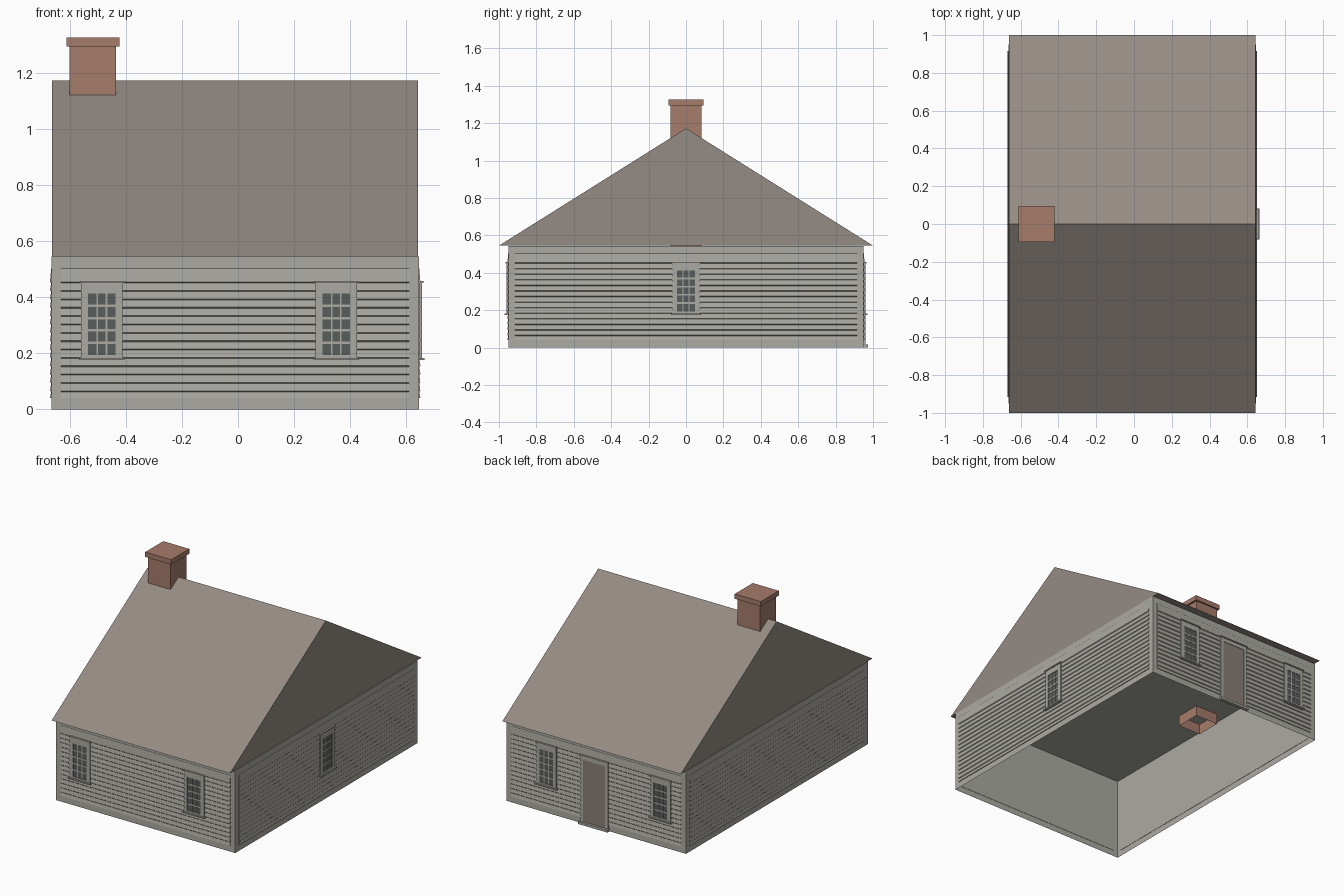
import bpy, bmesh
from math import radians
from mathutils import Matrix, Vector

cube = bpy.data.objects.get("Cube")
if cube:
    bpy.data.objects.remove(cube, do_unlink=True)


def material(name, hex_code):
    lin = []
    for i in (0, 2, 4):
        c = int(hex_code[i:i + 2], 16) / 255
        lin.append(c / 12.92 if c <= 0.04045 else ((c + 0.055) / 1.055) ** 2.4)
    m = bpy.data.materials.new(name)
    m.use_nodes = True
    m.diffuse_color = (*lin, 1)
    m.node_tree.nodes["Principled BSDF"].inputs["Base Color"].default_value = (*lin, 1)
    return m


WALL = material("weathered_grey", "ABAAA2")
ROOF = material("roof_brown", "958B84")
BRICK = material("brick_red", "A67C6B")
GLASS = material("dark_glass", "585D5B")
DOOR = material("door_brown", "8A8077")

X0, X1, Y, EAVE, RIDGE = -0.665, 0.645, 0.95, 0.545, 1.172
XC = (X0 + X1) / 2


def finish(name, bm, mat, matrix=None):
    bmesh.ops.recalc_face_normals(bm, faces=bm.faces)
    if matrix:
        bm.transform(matrix)
    me = bpy.data.meshes.new(name)
    bm.to_mesh(me)
    bm.free()
    me.materials.append(mat)
    ob = bpy.data.objects.new(name, me)
    bpy.context.collection.objects.link(ob)
    return ob


def add_box(bm, lo, hi):
    lo, hi = Vector(lo), Vector(hi)
    m = Matrix.Translation((lo + hi) / 2) @ Matrix.Diagonal((*(hi - lo), 1))
    return bmesh.ops.create_cube(bm, size=1, matrix=m)["verts"]


def open_bottom(bm):
    bmesh.ops.recalc_face_normals(bm, faces=bm.faces)
    down = [f for f in bm.faces if f.normal.z < -0.9]
    bmesh.ops.delete(bm, geom=down, context='FACES')


def extrude_x(bm, profile, x0, x1):
    """Sweep a closed (y, z) profile along x."""
    face = bm.faces.new([bm.verts.new((x0, y, z)) for y, z in profile])
    out = bmesh.ops.extrude_face_region(bm, geom=[face])["geom"]
    verts = [v for v in out if isinstance(v, bmesh.types.BMVert)]
    bmesh.ops.translate(bm, verts=verts, vec=(x1 - x0, 0, 0))


def wall_frame(x, y, degrees):
    """Local frame on a wall: x along it, -y outward, z up."""
    return Matrix.Translation((x, y, 0)) @ Matrix.Rotation(radians(degrees), 4, 'Z')


# Wall shell with a ceiling and an open underside
bm = bmesh.new()
add_box(bm, (X0, -Y, 0), (X1, Y, EAVE - 0.001))
open_bottom(bm)
finish("walls", bm, WALL)

# Solid gable roof
bm = bmesh.new()
extrude_x(bm, [(-1, EAVE), (1, EAVE), (0, RIDGE)], X0 + 0.003, X1 - 0.003)
finish("roof", bm, ROOF)

# Chimney shaft, open below, and its cap
bm = bmesh.new()
add_box(bm, (-0.6, -0.083, 0.475), (-0.435, 0.083, 1.3))
open_bottom(bm)
finish("chimney_shaft", bm, BRICK)
bm = bmesh.new()
add_box(bm, (-0.612, -0.094, 1.293), (-0.422, 0.094, 1.325))
finish("chimney_cap", bm, BRICK)


# Lapped siding boards
def siding(name, half, frame):
    edges = [0.04] + [0.066 + 0.0298 * i for i in range(14)] + [0.505]
    profile = [(0.002, edges[0])]
    for low, high in zip(edges, edges[1:]):
        profile += [(-0.005, low), (-0.001, high - 0.004)]
    profile.append((0.002, edges[-1]))
    bm = bmesh.new()
    extrude_x(bm, profile, -half, half)
    finish(name, bm, WALL, frame)


FRONT = wall_frame(XC, -Y, 0)
BACK = wall_frame(XC, Y, 180)
LEFT = wall_frame(X1, 0, 90)
RIGHT = wall_frame(X0, 0, -90)
for side, half, frame in (("front", 0.62, FRONT), ("back", 0.62, BACK),
                          ("left", 0.915, LEFT), ("right", 0.915, RIGHT)):
    siding(side + "_siding", half, frame)


# Sash window: casing, drip cap, sill, muntins and glass
def window(name, frame):
    gw, w, z0, z1, bottom, top = 0.049, 0.074, 0.194, 0.413, 0.178, 0.453
    bm = bmesh.new()
    for s in (-1, 1):
        a, b = sorted((s * gw, s * w))
        add_box(bm, (a, -0.01, bottom), (b, 0, top))
    add_box(bm, (-gw, -0.01, z1), (gw, 0, top))
    add_box(bm, (-gw, -0.01, bottom), (gw, 0, z0))
    add_box(bm, (-0.078, -0.016, 0.45), (0.078, 0, 0.457))
    add_box(bm, (-0.081, -0.02, 0.175), (0.081, 0, 0.183))
    finish(name + "_casing", bm, WALL, frame)
    bm = bmesh.new()
    bar = 0.003
    for i in (1, 2):
        x = -gw + 2 * gw * i / 3
        add_box(bm, (x - bar, -0.009, z0), (x + bar, 0, z1))
    for i in range(1, 5):
        z = z0 + (z1 - z0) * i / 5
        add_box(bm, (-gw, -0.0088, z - 0.0045), (gw, 0, z + 0.0045))
    finish(name + "_muntins", bm, WALL, frame)
    bm = bmesh.new()
    add_box(bm, (-gw, -0.0065, z0), (gw, 0, z1))
    finish(name + "_glass", bm, GLASS, frame)


for label, x in (("left", 0.35), ("right", -0.485)):
    window("front_" + label + "_window", wall_frame(x, -Y, 0))
    window("back_" + label + "_window", wall_frame(x, Y, 180))
window("side_window", LEFT)

# Back door with casing, drip cap and step
door_frame = wall_frame(0, Y, 180)
bm = bmesh.new()
for s in (-1, 1):
    a, b = sorted((s * 0.082, s * 0.102))
    add_box(bm, (a, -0.01, 0), (b, 0, 0.453))
add_box(bm, (-0.082, -0.01, 0.425), (0.082, 0, 0.453))
add_box(bm, (-0.108, -0.016, 0.45), (0.108, 0, 0.457))
add_box(bm, (-0.108, -0.023, 0), (0.108, 0, 0.015))
finish("door_casing", bm, WALL, door_frame)
bm = bmesh.new()
add_box(bm, (-0.082, -0.007, 0.015), (0.082, 0, 0.425))
finish("door", bm, DOOR, door_frame)
